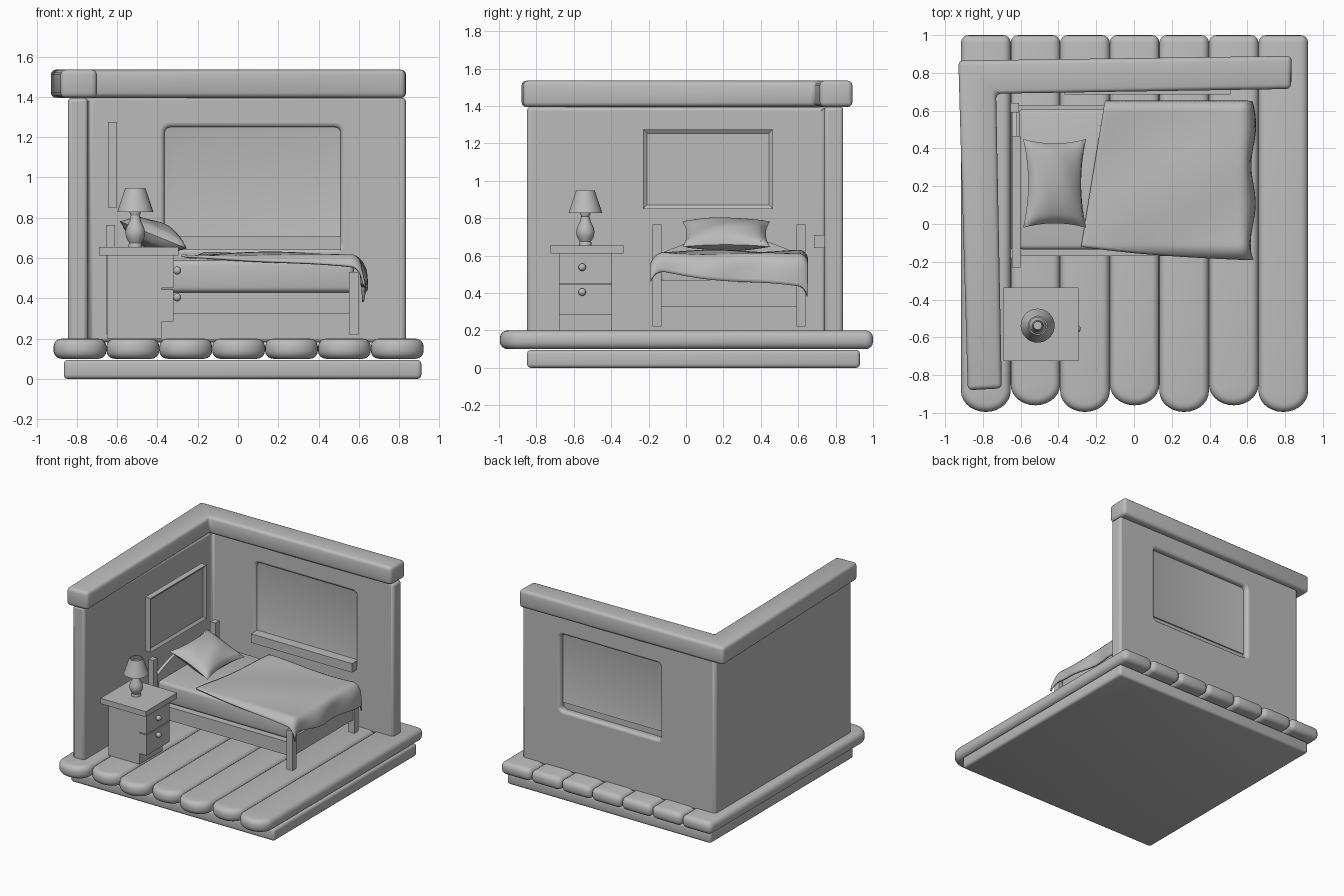
import bpy, bmesh, math
from mathutils import Matrix, Vector

if "Cube" in bpy.data.objects:
    bpy.data.objects.remove(bpy.data.objects["Cube"])

clay = bpy.data.materials.new("plain_grey")
clay.use_nodes = True
clay.diffuse_color = (0.5, 0.5, 0.5, 1)
clay.node_tree.nodes["Principled BSDF"].inputs["Base Color"].default_value = (0.5, 0.5, 0.5, 1)


def apply(obj, kind, **settings):
    bpy.context.view_layer.objects.active = obj
    mod = obj.modifiers.new(kind.lower(), kind)
    for key, value in settings.items():
        setattr(mod, key, value)
    bpy.ops.object.modifier_apply(modifier=mod.name)


def soften(obj, width, segments=3):
    if width:
        apply(obj, 'BEVEL', width=width, segments=segments, limit_method='ANGLE',
              angle_limit=math.radians(40), use_clamp_overlap=False)
    bpy.ops.object.select_all(action='DESELECT')
    obj.select_set(True)
    bpy.context.view_layer.objects.active = obj
    bpy.ops.object.shade_smooth_by_angle(angle=math.radians(35))


def finish(name, bm, bevel=0, segments=3):
    bmesh.ops.recalc_face_normals(bm, faces=bm.faces)
    mesh = bpy.data.meshes.new(name)
    bm.to_mesh(mesh)
    bm.free()
    obj = bpy.data.objects.new(name, mesh)
    bpy.context.collection.objects.link(obj)
    mesh.materials.append(clay)
    soften(obj, bevel, segments)
    return obj


def prism(name, outline, axis, lo, hi, bevel=0, segments=3):
    """Extrude a flat outline along one axis."""
    place = {'X': lambda a, b, h: (h, a, b), 'Y': lambda a, b, h: (a, h, b),
             'Z': lambda a, b, h: (a, b, h)}[axis]
    bm = bmesh.new()
    rings = [[bm.verts.new(place(a, b, h)) for a, b in outline] for h in (lo, hi)]
    n = len(outline)
    for ring in rings:
        bm.faces.new(ring)
    for i in range(n):
        j = (i + 1) % n
        bm.faces.new((rings[0][i], rings[0][j], rings[1][j], rings[1][i]))
    return finish(name, bm, bevel, segments)


def rect(x0, x1, y0, y1):
    return [(x0, y0), (x1, y0), (x1, y1), (x0, y1)]


def box(name, x, y, z, bevel=0):
    return prism(name, rect(*x, *y), 'Z', *z, bevel)


def framed_panel(name, x, y, z, normals, border, depth):
    """Box whose faces along the given normals are inset and recessed."""
    bm = bmesh.new()
    bmesh.ops.create_cube(bm, size=1)
    for v in bm.verts:
        v.co = Vector([(r[0] + r[1]) / 2 + c * (r[1] - r[0]) for c, r in zip(v.co, (x, y, z))])
    bm.normal_update()
    for n in normals:
        face = max(bm.faces, key=lambda f: f.normal.dot(Vector(n)) * f.calc_area())
        bmesh.ops.inset_region(bm, faces=[face], thickness=border, depth=0)
        bmesh.ops.translate(bm, verts=list(face.verts), vec=-depth * Vector(n))
    return finish(name, bm)


def lathe(name, profile, centre, steps=32):
    bm = bmesh.new()
    verts = [bm.verts.new((r, 0, z)) for r, z in profile]
    edges = [bm.edges.new(pair) for pair in zip(verts, verts[1:])]
    bmesh.ops.spin(bm, geom=verts + edges, axis=(0, 0, 1), cent=(0, 0, 0),
                   angle=math.tau, steps=steps)
    bmesh.ops.remove_doubles(bm, verts=bm.verts, dist=0.0005)
    bmesh.ops.translate(bm, verts=bm.verts, vec=(*centre, 0))
    return finish(name, bm)


# Foundation and floor planks with rounded front ends
box("foundation", (-0.865, 0.91), (-0.85, 0.93), (0, 0.095), 0.02)
pitch = 0.2625
for i in range(7):
    cx = (i - 3) * pitch + 0.003
    half = pitch / 2
    tip = -0.995 if i % 2 == 0 else -0.96
    arc = [(cx - half * math.cos(math.pi * k / 14), tip + 0.11 * (1 - math.sin(math.pi * k / 14)))
           for k in range(15)]
    prism(f"floor_plank_{i + 1}", arc + [(cx + half, 1), (cx - half, 1)], 'Z', 0.1, 0.2, 0.04, 4)

# L-shaped walls with a rounded window opening
walls = prism("walls", [(-0.845, -0.85), (-0.745, -0.85), (-0.745, 0.74), (0.835, 0.74),
                        (0.835, 0.84), (-0.845, 0.84)], 'Z', 0.18, 1.395)
opening = prism("window_cutter", rect(-0.365, 0.51, 0.65, 1.25), 'Y', 0.6, 1)
soften(opening, 0.03, 4)
apply(walls, 'BOOLEAN', operation='DIFFERENCE', object=opening, solver='EXACT')
bpy.data.objects.remove(opening)
soften(walls, 0.02)

# Slightly crooked beam along the wall tops
prism("wall_top_beam", [(-0.88, -0.88), (-0.70, -0.87), (-0.73, 0.69), (0.83, 0.715),
                        (0.835, 0.89), (-0.93, 0.865)], 'Z', 1.395, 1.535, 0.025)

# Window and picture
framed_panel("window", (-0.367, 0.512), (0.76, 0.80), (0.70, 1.252),
             [(0, -1, 0), (0, 1, 0)], 0.052, 0.01)
box("window_sill", (-0.367, 0.512), (0.685, 0.79), (0.64, 0.71))
framed_panel("wall_picture", (-0.645, -0.60), (-0.23, 0.465), (0.85, 1.275),
             [(1, 0, 0)], 0.03, 0.015)

# Bed frame: posts, rails, arched headboard, mattress
for side, y in (("right", (-0.18, -0.13)), ("left", (0.59, 0.64))):
    box(f"head_post_{side}", (-0.655, -0.61), y, (0.22, 0.765))
    box(f"foot_post_{side}", (0.55, 0.60), y, (0.22, 0.53))
    mid = sum(y) / 2
    box(f"side_rail_{side}", (-0.62, 0.56), (mid - 0.015, mid + 0.015), (0.325, 0.43))
box("foot_rail", (0.56, 0.59), (-0.14, 0.60), (0.325, 0.47))
box("bed_slats", (-0.62, 0.56), (-0.15, 0.61), (0.36, 0.43))
arch = [(-0.14 + 0.74 * k / 12, 0.61 + 0.1 * math.sin(math.pi * k / 12)) for k in range(13)]
prism("headboard", [(0.60, 0.33), (-0.14, 0.33)] + arch, 'X', -0.645, -0.62)
box("mattress", (-0.61, 0.575), (-0.135, 0.61), (0.43, 0.59), 0.025)

# Pillow: two puffed sheets with pinched corners, leaning on the headboard
bm = bmesh.new()
for sign in (1, -1):
    sheet = bmesh.ops.create_grid(bm, x_segments=20, y_segments=20, size=1)["verts"]
    for v in sheet:
        u, w = v.co.x, v.co.y
        puff = (max(0, 1 - u * u) * max(0, 1 - w * w)) ** 0.45
        v.co = (0.18 * u * (1 - 0.16 * (1 - w * w)), 0.235 * w * (1 - 0.1 * (1 - u * u)),
                sign * 0.07 * puff + 0.004 * math.sin(5 * u + 3 * w) * puff)
bmesh.ops.remove_doubles(bm, verts=bm.verts, dist=0.001)
bmesh.ops.transform(bm, verts=bm.verts, matrix=Matrix.Translation((-0.42, 0.215, 0.715))
                    @ Matrix.Rotation(math.radians(22), 4, 'Y'))
pillow = finish("pillow", bm)


def drape(over, radius):
    """Outward and downward travel of cloth that runs past an edge."""
    over = max(0, over)
    out = radius * (1 - math.exp(-over / radius))
    return out, over - 0.75 * out


# Blanket draped over the foot and near side
bm = bmesh.new()
bmesh.ops.create_grid(bm, x_segments=50, y_segments=50, size=1)
for v in bm.verts:
    s, t = (v.co.x + 1) / 2, (v.co.y + 1) / 2
    x0, x1 = -0.28 + 0.13 * t, 0.69 + 0.12 * t
    x = x0 + (x1 - x0) * s
    y0 = -0.12 - 0.13 * s
    y = y0 + (0.68 - y0) * t
    fx, dx = drape(x - 0.57, 0.06)
    fy, dy = drape(-0.12 - y, 0.09)
    by, db = drape(y - 0.61, 0.05)
    ripple = 0.008 * math.sin(6 * x + 4 * y) + 0.006 * math.sin(9 * y - 5 * x + 1)
    fold = 0.012 * math.sin(15 * y) * min(1, dx / 0.08)
    v.co = (min(x, 0.57) + fx + fold, min(max(y, -0.12), 0.61) - fy + by,
            0.612 + ripple - dx - dy - db)
blanket = finish("blanket", bm)
apply(blanket, 'SOLIDIFY', thickness=0.012, offset=0)

# Nightstand with two drawers and round knobs
box("nightstand_top", (-0.69, -0.295), (-0.725, -0.335), (0.612, 0.655))
box("nightstand_body", (-0.65, -0.38), (-0.68, -0.395), (0.2, 0.612))
for i, z in enumerate((0.285, 0.452)):
    box(f"drawer_{i + 1}", (-0.38, -0.32), (-0.68, -0.395), (z, z + 0.16))
    bm = bmesh.new()
    bmesh.ops.create_uvsphere(bm, u_segments=16, v_segments=10, radius=0.02)
    bmesh.ops.translate(bm, verts=bm.verts, vec=(-0.302, -0.555, 0.405 + 0.133 * i))
    finish(f"drawer_knob_{i + 1}", bm)

# Table lamp: turned base and open conical shade
lamp = (-0.51, -0.538)
lathe("lamp_base", [(0, 0.655), (0.033, 0.655), (0.033, 0.668), (0.03, 0.675), (0.044, 0.70),
                    (0.05, 0.725), (0.044, 0.75), (0.028, 0.785), (0.022, 0.81), (0.03, 0.83),
                    (0.03, 0.85), (0.022, 0.93), (0, 0.93)], lamp)
lathe("lamp_shade", [(0.09, 0.828), (0.05, 0.948), (0.043, 0.948), (0.083, 0.828),
                     (0.09, 0.828)], lamp)
